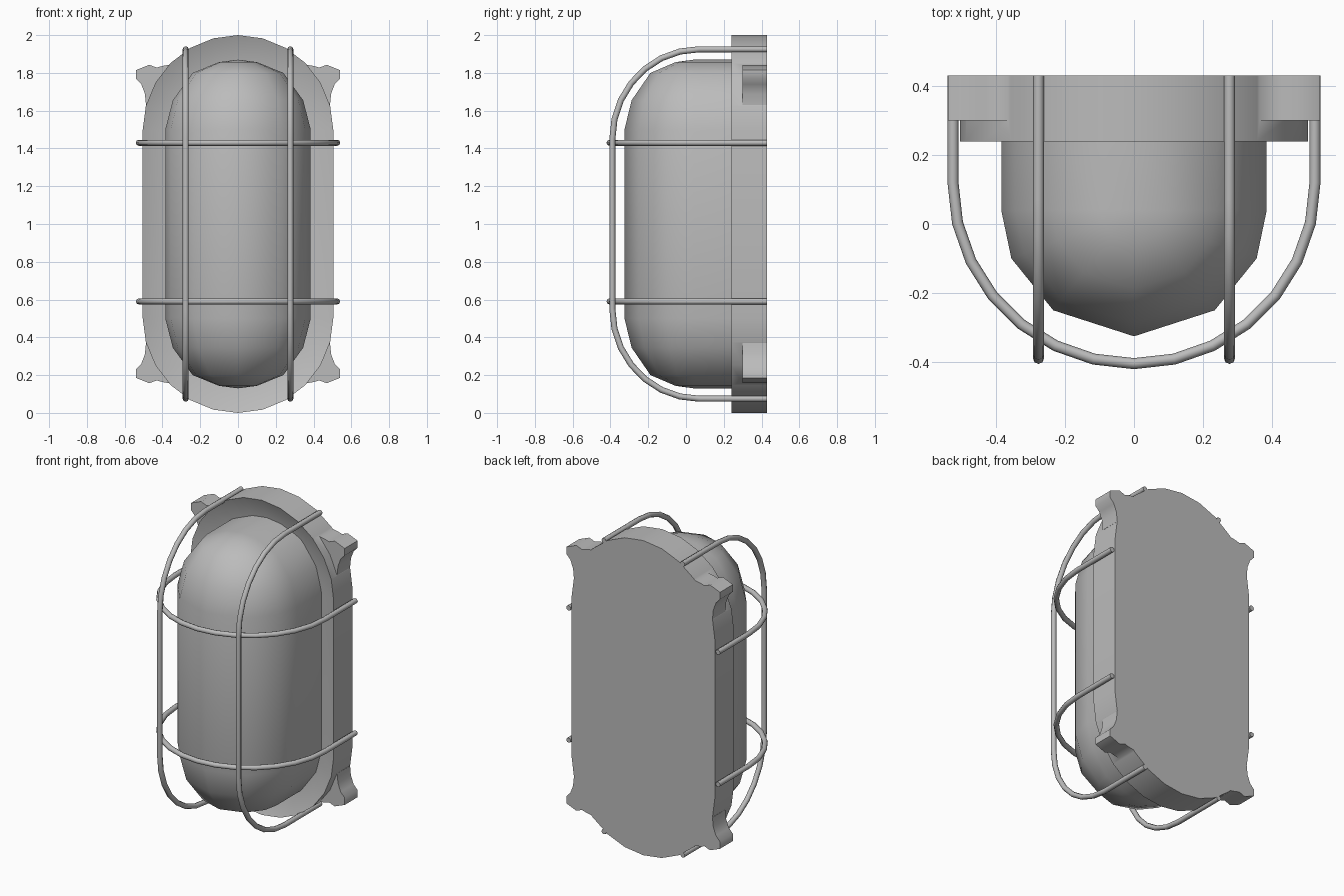
import bpy, bmesh
from math import sin, cos, pi, radians

cube = bpy.data.objects.get("Cube")
if cube:
    bpy.data.objects.remove(cube)

grey = bpy.data.materials.new("plain_grey")
grey.use_nodes = True
GREY = (0.5, 0.5, 0.5, 1)
grey.diffuse_color = GREY
grey.node_tree.nodes["Principled BSDF"].inputs["Base Color"].default_value = GREY

BACK, RIM = 0.43, 0.24


def loft(name, rows, closed=True, caps=True):
    """Skin a list of equal-length point rows into one mesh object."""
    bm = bmesh.new()
    vs = [[bm.verts.new(p) for p in row] for row in rows]
    n = len(rows[0])
    for a, b in zip(vs, vs[1:]):
        for i in range(n if closed else n - 1):
            j = (i + 1) % n
            bm.faces.new((a[i], a[j], b[j], b[i]))
    if caps:
        bm.faces.new(vs[0])
        bm.faces.new(vs[-1])
    bmesh.ops.remove_doubles(bm, verts=bm.verts, dist=1e-5)
    bmesh.ops.recalc_face_normals(bm, faces=bm.faces)
    me = bpy.data.meshes.new(name)
    bm.to_mesh(me)
    bm.free()
    me.materials.append(grey)
    ob = bpy.data.objects.new(name, me)
    bpy.context.collection.objects.link(ob)
    return ob


def activate(ob):
    bpy.ops.object.select_all(action='DESELECT')
    ob.select_set(True)
    bpy.context.view_layer.objects.active = ob


def smooth(ob, angle=45):
    activate(ob)
    bpy.ops.object.shade_smooth_by_angle(angle=radians(angle))


def stadium(r, y, half=0.495, n=12):
    """Upright pill outline at depth y."""
    return [(r * cos(s + pi * i / n), y, 1 + k * half + r * sin(s + pi * i / n))
            for k, s in ((1, 0), (-1, pi)) for i in range(n + 1)]


# Base: pill-shaped plate with a dished front
base = loft("base", [stadium(0.505, BACK), stadium(0.505, RIM), stadium(0.38, 0.29)])

# Mounting lugs, fused into the four corners
LUG = [(0.35, 1.845), (0.4, 1.837), (0.43, 1.828), (0.47, 1.843), (0.54, 1.815), (0.54, 1.77),
       (0.512, 1.74), (0.493, 1.69), (0.487, 1.63), (0.4, 1.6)]
for sx in (1, -1):
    for sz in (1, -1):
        lug = loft("mounting_lug", [[(sx * x, y, 1 + sz * (z - 1)) for x, z in LUG]
                                    for y in (0.3, BACK)])
        activate(base)
        mod = base.modifiers.new("fuse", 'BOOLEAN')
        mod.operation, mod.solver, mod.object = 'UNION', 'EXACT', lug
        bpy.ops.object.modifier_apply(modifier=mod.name)
        bpy.data.objects.remove(lug)
smooth(base)

# Lamp cover: half-turned capsule, extended straight back into the base
MERIDIAN = [(0, 1.87), (0.1, 1.857), (0.24, 1.8), (0.345, 1.655), (0.385, 1.5)]
profile = MERIDIAN + [(r, 2 - z) for r, z in reversed(MERIDIAN)]
TURN = [radians(a) for a in (0, 22.5, 52.5, 90, 127.5, 157.5, 180)]
cover = loft("lamp_cover",
             [[(r, 0.32, z)] + [(r * cos(t), 0.04 - 0.95 * r * sin(t), z) for t in TURN]
              + [(-r, 0.32, z)] for r, z in profile], closed=False, caps=False)
smooth(cover, 60)


def wire(name, pts):
    """Round guard bar following a path."""
    cu = bpy.data.curves.new(name, 'CURVE')
    cu.dimensions = '3D'
    cu.bevel_depth = 0.016
    cu.bevel_resolution = 2
    cu.use_fill_caps = True
    sp = cu.splines.new('POLY')
    sp.points.add(len(pts) - 1)
    for p, co in zip(sp.points, pts):
        p.co = (*co, 1)
    cu.materials.append(grey)
    ob = bpy.data.objects.new(name, cu)
    bpy.context.collection.objects.link(ob)
    activate(ob)
    bpy.ops.object.convert(target='MESH')
    smooth(bpy.context.object, 50)


# Guard bars: two upright hoops and two cross hoops
quarter = [pi / 2 * i / 7 for i in range(8)]
corner = [(0.07 - 0.46 * sin(t), 1.45 + 0.475 * cos(t)) for t in quarter]
side = [(BACK, 1.925)] + corner
hoop = side + [(y, 2 - z) for y, z in reversed(side)]
for x in (-0.277, 0.277):
    wire("upright_guard_bar", [(x, y, z) for y, z in hoop])

bow = [(0.525, BACK)] + [(0.525 * cos(t), 0.12 - 0.525 * sin(t)) for t in quarter]
bow += [(-x, y) for x, y in reversed(bow[:-1])]
for z in (0.59, 1.43):
    wire("cross_guard_bar", [(x, y, z) for x, y in bow])
